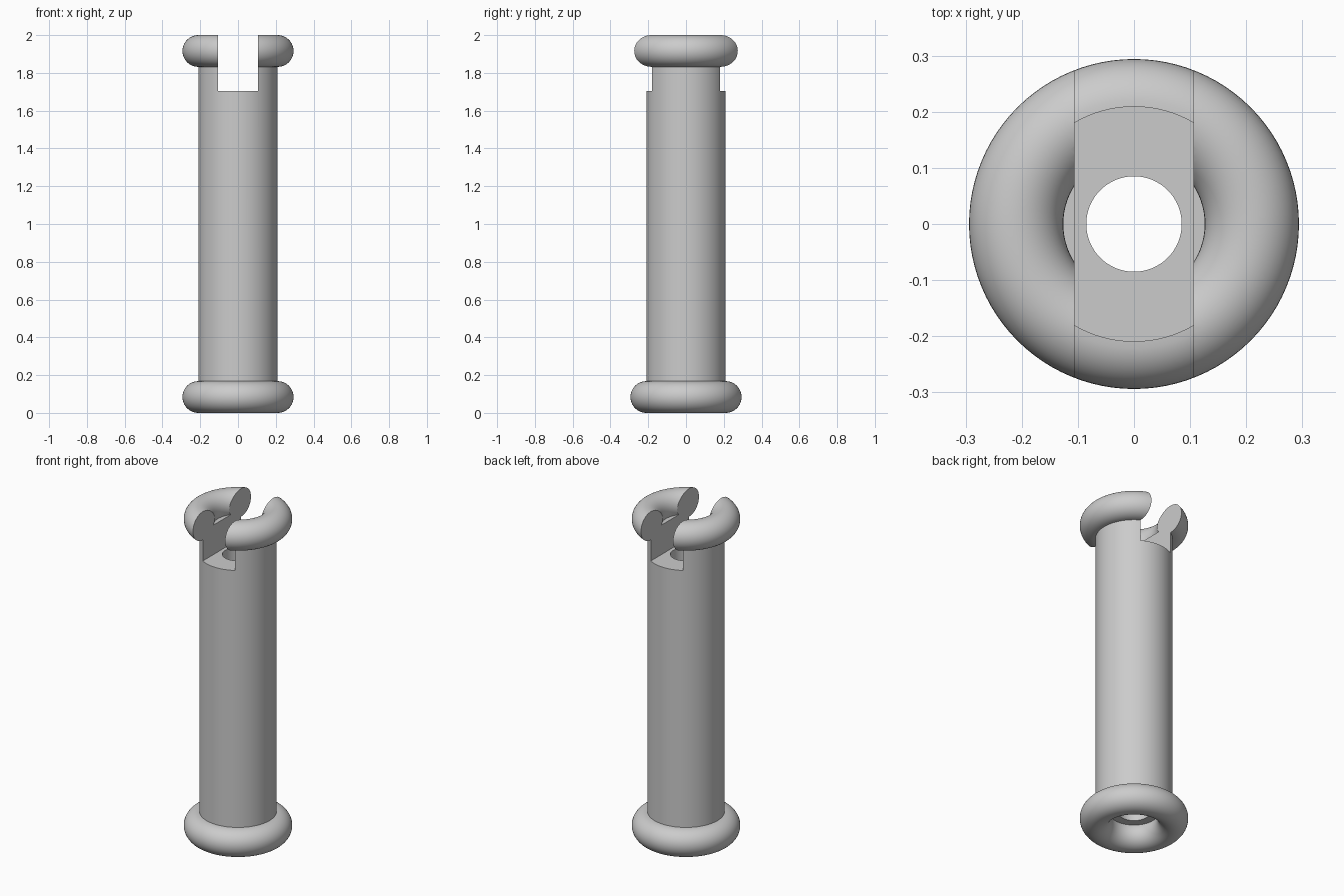
import bpy, bmesh, math

if "Cube" in bpy.data.objects:
    bpy.data.objects.remove(bpy.data.objects["Cube"])

TUBE_R = 0.21      # outer radius of the tube, also the ring centre line
RING_R = 0.084     # thickness radius of the end rings
HOLE_R = 0.085     # bore radius
RECESS = 0.035     # how far the tube ends sit inside the ring centres
SLOT_HALF = 0.106  # half width of the top slot
SLOT_Z = 1.705     # slot floor height
SEGMENTS = 96
ARC_STEPS = 36

grey = bpy.data.materials.new("light grey")
grey.diffuse_color = (0.6, 0.6, 0.6, 1)
grey.use_nodes = True
grey.node_tree.nodes["Principled BSDF"].inputs["Base Color"].default_value = grey.diffuse_color


def add_object(name, bm):
    mesh = bpy.data.meshes.new(name)
    bm.to_mesh(mesh)
    bm.free()
    obj = bpy.data.objects.new(name, mesh)
    bpy.context.collection.objects.link(obj)
    mesh.materials.append(grey)
    return obj


# Half profile: bore edge, ledge, then round the bottom ring to the tube wall
start = math.pi - math.asin(RECESS / RING_R)
end = 2.5 * math.pi
lower = [(HOLE_R, RING_R + RECESS)]
for i in range(ARC_STEPS + 1):
    a = start + (end - start) * i / ARC_STEPS
    lower.append((TUBE_R + RING_R * math.cos(a), RING_R + RING_R * math.sin(a)))
profile = lower + [(r, 2 - z) for r, z in reversed(lower)]

# Revolve the closed profile into a tube with a ring at each end
bm = bmesh.new()
rows = []
for s in range(SEGMENTS):
    t = 2 * math.pi * s / SEGMENTS
    rows.append([bm.verts.new((r * math.cos(t), r * math.sin(t), z)) for r, z in profile])
n = len(profile)
for s in range(SEGMENTS):
    a, b = rows[s], rows[(s + 1) % SEGMENTS]
    for i in range(n):
        j = (i + 1) % n
        bm.faces.new((a[i], b[i], b[j], a[j]))
bmesh.ops.recalc_face_normals(bm, faces=bm.faces)
tube = add_object("ringed_tube", bm)

# Box that cuts the slot front to back through the top
bm = bmesh.new()
bmesh.ops.create_cube(bm, size=1)
for v in bm.verts:
    v.co.x *= 2 * SLOT_HALF
    v.co.z = SLOT_Z if v.co.z < 0 else 2.2
cutter = add_object("slot_cutter", bm)
cutter.hide_render = True

slot = tube.modifiers.new("slot", 'BOOLEAN')
slot.operation = 'DIFFERENCE'
slot.solver = 'EXACT'
slot.object = cutter

bpy.context.view_layer.objects.active = tube
tube.select_set(True)
bpy.ops.object.modifier_apply(modifier=slot.name)
bpy.data.objects.remove(cutter)

# Smooth curved faces, crisp slot edges
bpy.ops.object.shade_smooth_by_angle(angle=math.radians(30))
